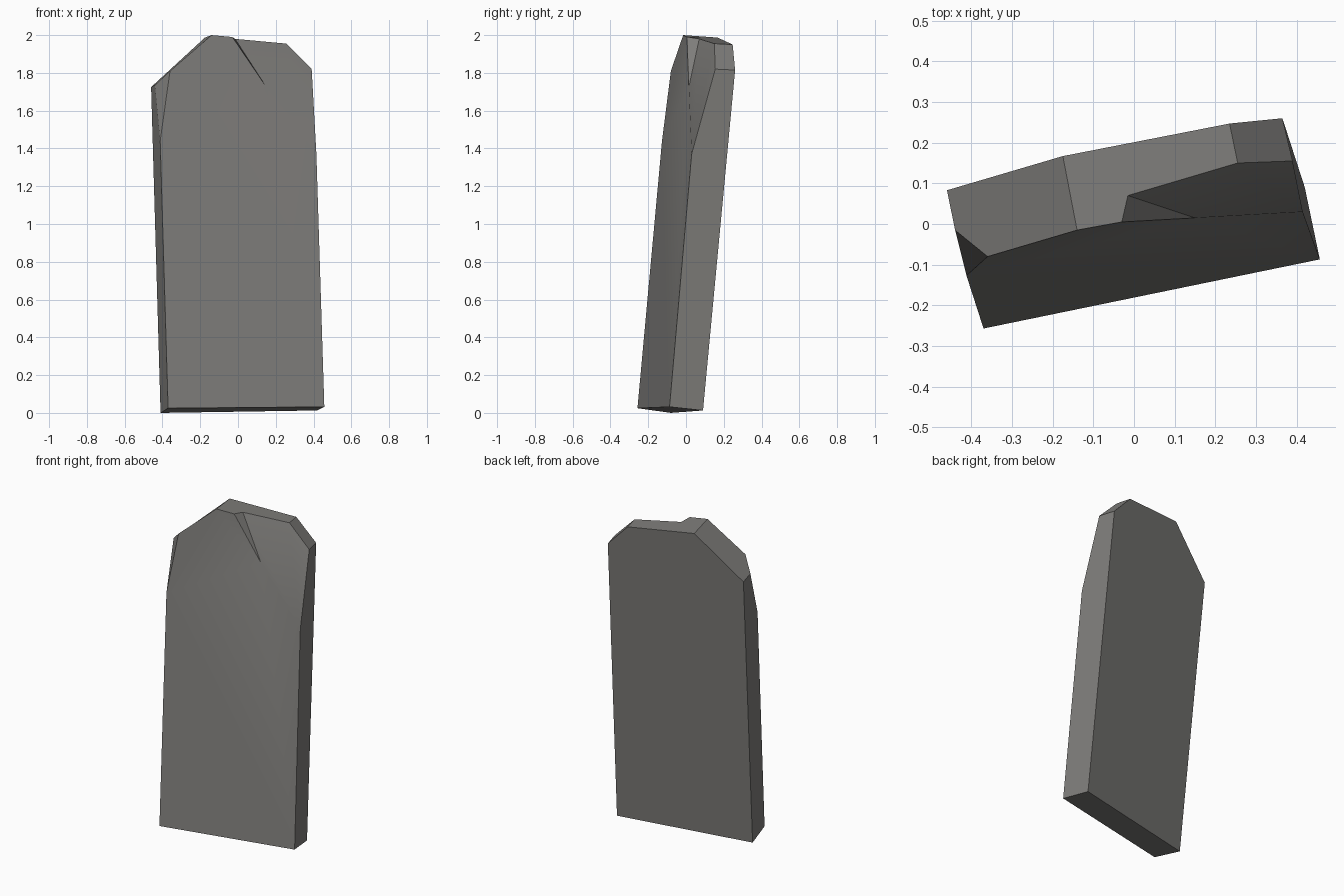
import bpy, bmesh, math

if "Cube" in bpy.data.objects:
    bpy.data.objects.remove(bpy.data.objects["Cube"])

stone = bpy.data.materials.new("weathered grey stone")
stone.diffuse_color = (0.21, 0.205, 0.195, 1)
stone.use_nodes = True
stone.node_tree.nodes["Principled BSDF"].inputs["Base Color"].default_value = stone.diffuse_color

# Corner points of the leaning slab: front outline, notch and back outline
pts = {
    "front_foot_l": (-0.37, -0.257, 0.025), "front_foot_r": (0.457, -0.087, 0.032),
    "chip_low": (0.415, 0.03, 1.37), "notch_tip": (0.15, 0.015, 1.725),
    "notch_front": (-0.03, 0.005, 1.99), "notch_back": (-0.015, 0.07, 1.98),
    "peak": (-0.14, -0.015, 2.0), "shoulder_l": (-0.36, -0.08, 1.81),
    "side_l": (-0.412, -0.127, 1.44), "corner_l": (-0.44, -0.015, 1.735),
    "crown_r": (0.255, 0.15, 1.955), "shoulder_r": (0.39, 0.155, 1.82),
    "back_foot_l": (-0.41, -0.08, 0.0), "back_foot_r": (0.42, 0.09, 0.013),
    "back_shoulder_l": (-0.46, 0.083, 1.725), "back_peak": (-0.175, 0.167, 1.987),
    "back_crown_r": (0.235, 0.247, 1.95), "back_shoulder_r": (0.365, 0.26, 1.815),
}

faces = [
    # front: main face, chipped upper right, notch wall
    "front_foot_l front_foot_r chip_low notch_tip notch_front peak shoulder_l side_l",
    "notch_tip chip_low shoulder_r crown_r notch_back",
    "notch_front notch_tip notch_back",
    # left side with its broken corner
    "front_foot_l side_l corner_l back_shoulder_l back_foot_l",
    "side_l shoulder_l corner_l",
    # crown
    "shoulder_l peak back_peak back_shoulder_l corner_l",
    "peak notch_front notch_back crown_r back_crown_r back_peak",
    "crown_r shoulder_r back_shoulder_r back_crown_r",
    # right side, back, underside
    "shoulder_r chip_low front_foot_r back_foot_r back_shoulder_r",
    "back_foot_r back_foot_l back_shoulder_l back_peak back_crown_r back_shoulder_r",
    "front_foot_l back_foot_l back_foot_r front_foot_r",
]

bm = bmesh.new()
v = {name: bm.verts.new(co) for name, co in pts.items()}
for f in faces:
    bm.faces.new([v[n] for n in f.split()])
bmesh.ops.recalc_face_normals(bm, faces=bm.faces)
mesh = bpy.data.meshes.new("stone_slab")
bm.to_mesh(mesh)
bm.free()
mesh.materials.append(stone)

slab = bpy.data.objects.new("stone_slab", mesh)
bpy.context.collection.objects.link(slab)
bpy.context.view_layer.objects.active = slab
slab.select_set(True)
bpy.ops.object.shade_smooth_by_angle(angle=math.radians(25))
